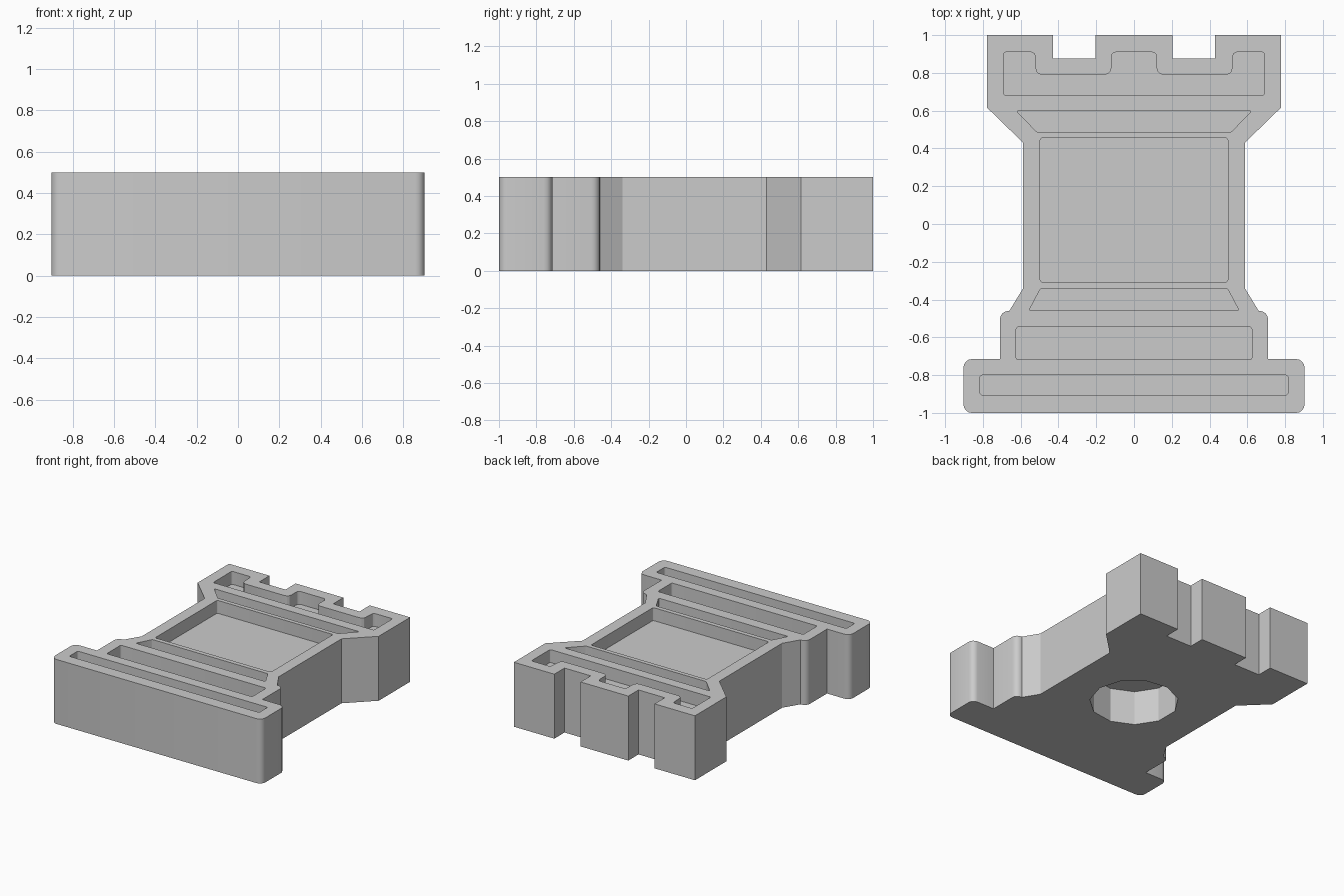
import bpy, bmesh, math
from mathutils import Vector

if "Cube" in bpy.data.objects:
    bpy.data.objects.remove(bpy.data.objects["Cube"])

HEIGHT = 0.5
POCKET_FLOOR = 0.4
HOLE_DEPTH = 0.27


def mirrored(half):
    """Close a right-hand outline with its mirror image across x = 0."""
    return half + [(-p[0],) + tuple(p[1:]) for p in reversed(half)]


def rounded(points, segments=4):
    """Points are (x, y) or (x, y, corner radius)."""
    out = []
    n = len(points)
    for i, p in enumerate(points):
        c = Vector(p[:2])
        if len(p) < 3:
            out.append(c)
            continue
        a = (Vector(points[i - 1][:2]) - c).normalized()
        b = (Vector(points[(i + 1) % n][:2]) - c).normalized()
        half = a.angle(b) / 2
        run = p[2] / math.tan(half)
        centre = c + (a + b).normalized() * (p[2] / math.sin(half))
        start, end = c + a * run - centre, c + b * run - centre
        sweep = start.angle(end)
        for k in range(segments + 1):
            t = k / segments
            out.append(centre + (start * math.sin((1 - t) * sweep)
                                 + end * math.sin(t * sweep)) / math.sin(sweep))
    return out


def prism(name, outline, z0, z1):
    bm = bmesh.new()
    face = bm.faces.new([bm.verts.new((p[0], p[1], z0)) for p in outline])
    top = bmesh.ops.extrude_face_region(bm, geom=[face])["geom"]
    bmesh.ops.translate(bm, vec=(0, 0, z1 - z0),
                        verts=[v for v in top if isinstance(v, bmesh.types.BMVert)])
    bmesh.ops.recalc_face_normals(bm, faces=bm.faces[:])
    mesh = bpy.data.meshes.new(name)
    bm.to_mesh(mesh)
    bm.free()
    obj = bpy.data.objects.new(name, mesh)
    bpy.context.collection.objects.link(obj)
    return obj


# Tower silhouette: battlements, flared head, shaft, stepped foot
silhouette = mirrored([
    (0.205, 1.0), (0.205, 0.875), (0.43, 0.875), (0.43, 1.0),
    (0.777, 1.0), (0.777, 0.615), (0.587, 0.43), (0.587, -0.34),
    (0.66, -0.46), (0.71, -0.46, 0.045), (0.71, -0.715),
    (0.903, -0.715, 0.045), (0.903, -1.0, 0.045)])
body = prism("tower_body", rounded(silhouette), 0, HEIGHT)

# Shallow pockets in the top face, given as right-hand halves
R = 0.012
pockets = {
    "battlement_pocket": [(0.12, 0.91, 0.025), (0.12, 0.79, 0.035),
                          (0.52, 0.79, 0.035), (0.525, 0.91, 0.02),
                          (0.69, 0.91, R), (0.69, 0.68, R)],
    "head_pocket": [(0.625, 0.6, 0.006), (0.515, 0.488, R)],
    "shaft_pocket": [(0.497, 0.455, R), (0.497, -0.307, R)],
    "collar_pocket": [(0.495, -0.342, R), (0.556, -0.458, 0.006)],
    "step_pocket": [(0.624, -0.545, R), (0.624, -0.718, R)],
    "base_pocket": [(0.815, -0.8, R), (0.815, -0.905, R)],
}
cutters = [prism(name, rounded(mirrored(half), 3), POCKET_FLOOR, HEIGHT + 0.1)
           for name, half in pockets.items()]

# Round blind hole in the underside, eleven sides
ring = [(0.318 * math.cos(math.tau * k / 11), 0.318 * math.sin(math.tau * k / 11))
        for k in range(11)]
cutters.append(prism("underside_hole", ring, -0.1, HOLE_DEPTH))

for cutter in cutters:
    cutter.hide_render = True
    mod = body.modifiers.new(cutter.name, 'BOOLEAN')
    mod.operation = 'DIFFERENCE'
    mod.solver = 'EXACT'
    mod.object = cutter

# Bake the cuts and drop the cutters
bpy.context.view_layer.update()
graph = bpy.context.evaluated_depsgraph_get()
carved = bpy.data.meshes.new_from_object(body.evaluated_get(graph))
body.modifiers.clear()
body.data = carved
for cutter in cutters:
    bpy.data.objects.remove(cutter)

# One plain grey
grey = bpy.data.materials.new("plain_grey")
grey.diffuse_color = (0.6, 0.6, 0.6, 1)
grey.use_nodes = True
grey.node_tree.nodes["Principled BSDF"].inputs["Base Color"].default_value = grey.diffuse_color
body.data.materials.clear()
body.data.materials.append(grey)

# Smooth only the rounded corners
bpy.context.view_layer.objects.active = body
body.select_set(True)
bpy.ops.object.shade_smooth_by_angle(angle=math.radians(25))
